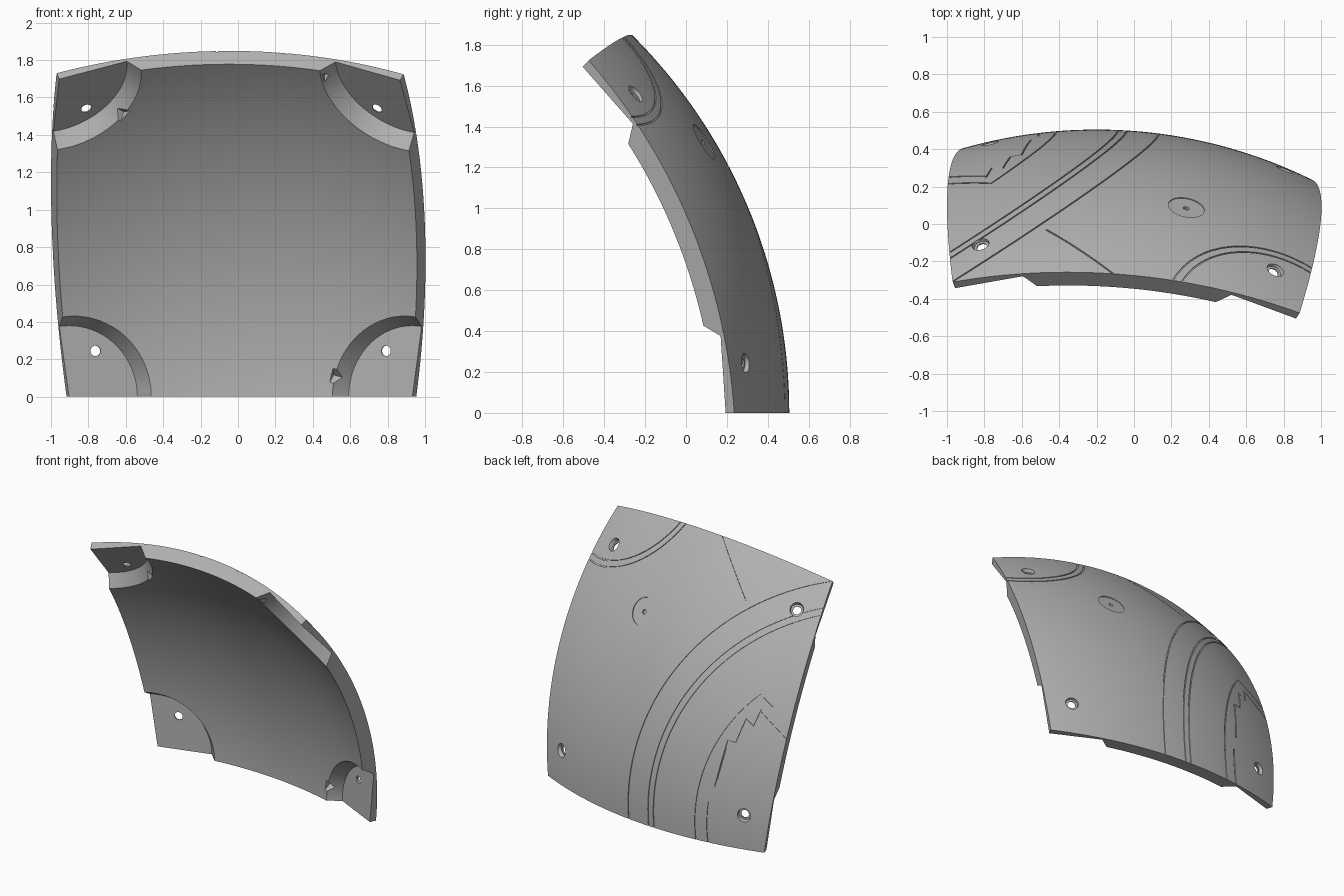
import bpy
import bmesh
from math import sin, cos, radians, sqrt
from mathutils import Vector, Matrix

if "Cube" in bpy.data.objects:
    bpy.data.objects.remove(bpy.data.objects["Cube"], do_unlink=True)

# Shell: patch of a thick sphere bounded by four great circles
CENTRE = Vector((-0.2, -2.1, 0))
OUTER, INNER, PAD = 2.605, 2.505, 2.558
CORNERS = {
    "bottom_right": Vector((-0.715, 2.5, 0)).normalized(),
    "bottom_left": Vector((1.15, 2.33, 0)).normalized(),
    "top_left": Vector((1.09, 1.63, 1.73)).normalized(),
    "top_right": Vector((-0.77, 1.79, 1.73)).normalized(),
}
cutters = []


def make_object(name, bm):
    bmesh.ops.recalc_face_normals(bm, faces=bm.faces)
    mesh = bpy.data.meshes.new(name)
    bm.to_mesh(mesh)
    bm.free()
    obj = bpy.data.objects.new(name, mesh)
    bpy.context.scene.collection.objects.link(obj)
    return obj


def add_cutter(name, bm):
    obj = make_object(name, bm)
    obj.hide_render = True
    cutters.append(obj)


def from_front(x, z, radius=OUTER):
    """Direction of the shell point at a given x and z."""
    dx = x - CENTRE.x
    return Vector((dx, sqrt(radius**2 - dx**2 - z**2), z)).normalized()


def from_top(x, y):
    """Direction of the outer shell point at a given x and y."""
    dx, dy = x - CENTRE.x, y - CENTRE.y
    return Vector((dx, dy, sqrt(max(0, OUTER**2 - dx**2 - dy**2)))).normalized()


def cone_cut(name, axis, base, low, r_low, high, r_high, sides=40):
    """Cone along an axis, from low to high measured from base."""
    bm = bmesh.new()
    place = Matrix.Translation(base + axis * (low + high) / 2)
    bmesh.ops.create_cone(bm, cap_ends=True, segments=sides, radius1=r_low,
                          radius2=r_high, depth=high - low,
                          matrix=place @ axis.to_track_quat("Z", "Y").to_matrix().to_4x4())
    add_cutter(name, bm)


def groove(name, path, width=0.008, depth=0.006):
    """Square-section channel along a path of directions."""
    bm = bmesh.new()
    rings = []
    for i, p in enumerate(path):
        along = path[min(i + 1, len(path) - 1)] - path[max(i - 1, 0)]
        side = p.cross(along).normalized() * width / 2
        rings.append([bm.verts.new(CENTRE + p * r + side * s) for r, s in
                      ((OUTER - depth, -1), (OUTER - depth, 1),
                       (OUTER + 0.02, 1), (OUTER + 0.02, -1))])
    for a, b in zip(rings, rings[1:]):
        for k in range(4):
            j = (k + 1) % 4
            bm.faces.new((a[k], a[j], b[j], b[k]))
    bm.faces.new(rings[0])
    bm.faces.new(rings[-1])
    add_cutter(name, bm)


def circle_path(axis, angle, start, end, steps=60):
    """Arc of a circle of the given angular radius about an axis."""
    n = Vector(axis).normalized()
    e1 = n.cross(Vector((0, 0, 1))).normalized()
    e2 = e1.cross(n)
    a = radians(angle)
    turns = [radians(start + (end - start) * i / steps) for i in range(steps + 1)]
    return [n * cos(a) + (e1 * cos(t) + e2 * sin(t)) * sin(a) for t in turns]


def line_path(p, q, steps=12):
    return [p.lerp(q, i / steps).normalized() for i in range(steps + 1)]


# Main shell as a gridded block
N = 56
bl, br, tr, tl = (CORNERS[k] for k in ("bottom_right", "bottom_left", "top_left", "top_right"))
bm = bmesh.new()
layers = []
for radius in (INNER, OUTER):
    layers.append([[bm.verts.new(CENTRE + radius * bl.lerp(br, i / N).lerp(
        tl.lerp(tr, i / N), j / N).normalized()) for i in range(N + 1)] for j in range(N + 1)])
for g in layers:
    for j in range(N):
        for i in range(N):
            bm.faces.new((g[j][i], g[j][i + 1], g[j + 1][i + 1], g[j + 1][i]))
low, high = layers
for k in range(N):
    for e in (0, N):
        bm.faces.new((low[e][k], low[e][k + 1], high[e][k + 1], high[e][k]))
        bm.faces.new((low[k][e], low[k + 1][e], high[k + 1][e], high[k][e]))
panel = make_object("curved_panel", bm)

# Flat corner pockets with flared walls
for name, axis in CORNERS.items():
    cone_cut(name + "_pocket", axis, CENTRE, 2.4, 0.47, PAD, 0.38, 72)

# Countersunk screw holes
for name, x, z in (("bottom_right", -0.77, 0.245), ("bottom_left", 0.805, 0.245),
                   ("top_left", 0.755, 1.56), ("top_right", -0.82, 1.56)):
    axis = CORNERS[name]
    base = CENTRE + from_front(x, z) * OUTER
    cone_cut(name + "_screw_hole", axis, base, -0.2, 0.028, 0.1, 0.028)
    cone_cut(name + "_countersink", axis, base, -0.022, 0.042, 0.03, 0.054)

# V-shaped notches in the pocket walls
for name, x, z in (("top_right", -0.65, 1.525), ("top_left", 0.51, 1.695),
                   ("bottom_left", 0.555, 0.1)):
    up = from_front(x, z, INNER)
    out = up - CORNERS[name]
    out = (out - up * out.dot(up)).normalized()
    side = up.cross(out)
    turn = Matrix((out, side, up)).transposed().to_4x4()
    bm = bmesh.new()
    bmesh.ops.create_cube(bm, size=1, matrix=Matrix.Translation(CENTRE + up * INNER) @ turn
                          @ Matrix.Rotation(radians(45), 4, "X")
                          @ Matrix.Diagonal((0.12, 0.055, 0.055, 1)))
    add_cutter(name + "_notch", bm)

# Shallow round recess with a centre dot
spot = from_top(0.28, 0.09)
cone_cut("round_recess", spot, CENTRE, OUTER - 0.007, 0.098, OUTER + 0.03, 0.098, 48)
cone_cut("centre_dot", spot, CENTRE, OUTER - 0.02, 0.016, OUTER + 0.03, 0.016, 16)

# Long concentric grooves
HUB = (-0.525, 0.848, 0.057)
for k, angle in enumerate((39, 35.2, 34.2)):
    groove(f"long_arc_{k}", circle_path(HUB, angle, -12, 110))

# Inner arched outline, closed by a straight run to the side
arch = circle_path(HUB, 26.9, -12, 51)
groove("arch_outer", arch)
groove("arch_outer_side", line_path(arch[-1], from_top(-1.05, 0.21)))
groove("arch_inner", circle_path(HUB, 24.9, -12, 8, 16))
groove("arch_inner_side", line_path(from_top(-0.79, 0.255), from_top(-1.05, 0.245)))
steps = [(-0.79, 0.25), (-0.76, 0.3), (-0.7, 0.3), (-0.66, 0.36), (-0.6, 0.37), (-0.55, 0.45)]
groove("arch_steps", [from_top(x, y) for x, y in steps])

# Corner arcs and the short seam
for k, angle in enumerate((13.2, 12.2)):
    groove(f"corner_arc_{k}", circle_path((0.365, 0.592, 0.719), angle, 170, 370))
groove("short_seam", line_path(from_top(-0.47, -0.03), from_top(-0.1, -0.275)))

# Apply every cut, then remove the cutters
for c in cutters:
    mod = panel.modifiers.new(c.name, "BOOLEAN")
    mod.operation = "DIFFERENCE"
    mod.solver = "EXACT"
    mod.object = c
bpy.context.view_layer.update()
graph = bpy.context.evaluated_depsgraph_get()
panel_mesh = bpy.data.meshes.new_from_object(panel.evaluated_get(graph))
panel.modifiers.clear()
panel.data = panel_mesh
for c in cutters:
    bpy.data.objects.remove(c, do_unlink=True)

# Material and shading
grey = bpy.data.materials.new("plain_grey")
grey.use_nodes = True
colour = (0.45, 0.45, 0.45, 1)
grey.diffuse_color = colour
grey.node_tree.nodes["Principled BSDF"].inputs["Base Color"].default_value = colour
panel.data.materials.clear()
panel.data.materials.append(grey)
bpy.ops.object.select_all(action="DESELECT")
panel.select_set(True)
bpy.context.view_layer.objects.active = panel
bpy.ops.object.shade_smooth_by_angle(angle=radians(25))
